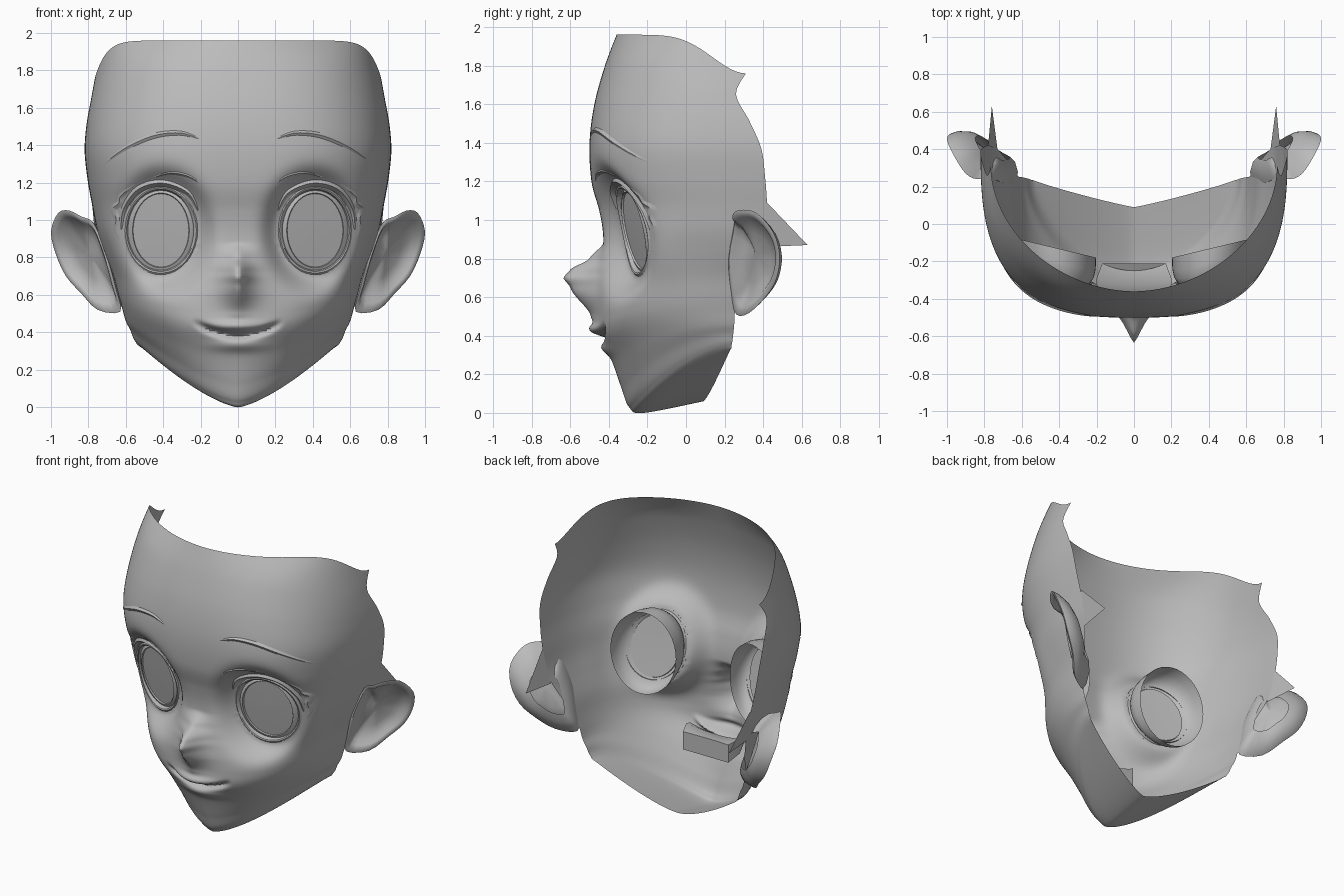
import bpy, bmesh, math
from mathutils import Vector
from mathutils.bvhtree import BVHTree

if "Cube" in bpy.data.objects:
    bpy.data.objects.remove(bpy.data.objects["Cube"])

skin = bpy.data.materials.new("plain_grey")
skin.diffuse_color = (0.5, 0.5, 0.5, 1)
skin.use_nodes = True
skin.node_tree.nodes["Principled BSDF"].inputs["Base Color"].default_value = skin.diffuse_color


def finish(bm, name, angle=40, mirror=True, outward=None):
    """Turn a bmesh into a smooth shaded, mirrored object."""
    bmesh.ops.recalc_face_normals(bm, faces=bm.faces)
    if outward:
        total = sum((f.normal * f.calc_area() for f in bm.faces), Vector())
        if total.dot(Vector(outward)) < 0:
            bmesh.ops.reverse_faces(bm, faces=bm.faces)
    me = bpy.data.meshes.new(name)
    bm.to_mesh(me)
    bm.free()
    ob = bpy.data.objects.new(name, me)
    bpy.context.collection.objects.link(ob)
    me.materials.append(skin)
    bpy.ops.object.select_all(action='DESELECT')
    ob.select_set(True)
    bpy.context.view_layer.objects.active = ob
    bpy.ops.object.shade_smooth_by_angle(angle=math.radians(angle))
    if mirror:
        mod = ob.modifiers.new("mirror", 'MIRROR')
        mod.merge_threshold = 0.0005
    return ob


def loft(rows, closed=False, cap=False):
    """Join rows of points with quads."""
    bm = bmesh.new()
    vr = [[bm.verts.new(p) for p in r] for r in rows]
    n = len(rows[0])
    for a, b in zip(vr, vr[1:]):
        for i in range(n if closed else n - 1):
            j = (i + 1) % n
            bm.faces.new((a[i], a[j], b[j], b[i]))
    if cap:
        bm.faces.new(vr[-1])
    return bm


def spline(pts, count, closed=False):
    """Sample a Catmull-Rom curve through points of any dimension."""
    n, out = len(pts), []
    for k in range(count):
        u = k * n / count if closed else k * (n - 1) / (count - 1)
        i = int(u) if closed else min(int(u), n - 2)
        t = u - i
        g = lambda j: pts[j % n] if closed else pts[max(0, min(n - 1, j))]
        out.append([0.5 * (2 * b + (c - a) * t + (2 * a - 5 * b + 4 * c - d) * t * t
                    + (3 * b - a - 3 * c + d) * t ** 3)
                    for a, b, c, d in zip(g(i - 1), g(i), g(i + 1), g(i + 2))])
    return out


def ramp(z, pts):
    """Smooth interpolation through (z, value) pairs in rising z."""
    if z <= pts[0][0] or z >= pts[-1][0]:
        return 0
    for (a, va), (b, vb) in zip(pts, pts[1:]):
        if z <= b:
            t = (z - a) / (b - a)
            return va + (vb - va) * t * t * (3 - 2 * t) * 0.5 + (vb - va) * t * 0.5


def bump(x, z, cx, cz, rx, rz):
    return math.exp(-((x - cx) / rx) ** 2 - ((z - cz) / rz) ** 2)


# Face sections: front y, front z, half width, back y, back z, squareness, z power
SECTIONS = [
    (-.36, 1.96, .765, .31, 1.76, 1.9, 13), (-.42, 1.80, .785, .26, 1.65, 2.3, 5),
    (-.475, 1.6, .81, .33, 1.51, 2.6, 3), (-.50, 1.40, .82, .39, 1.37, 2.8, 2),
    (-.49, 1.20, .805, .41, 1.22, 2.8, 2), (-.45, 1.05, .78, .42, 1.08, 2.8, 2),
    (-.43, .93, .755, .42, .95, 2.8, 2), (-.43, .80, .72, .39, .84, 2.7, 2),
    (-.44, .65, .67, .33, .71, 2.6, 2), (-.455, .5, .64, .28, .60, 2.4, 2),
    (-.45, .40, .62, .255, .53, 2.2, 2), (-.385, .27, .60, .25, .46, 2.0, 1.8),
    (-.335, .13, .575, .245, .41, 1.8, 1.5), (-.295, .03, .56, .24, .37, 1.6, 1.5),
    (-.22, .0, .545, .235, .345, 1.45, 1.4), (.09, .06, .54, .235, .335, 1.1, 1.4)]
NOSE = [(.46, 0), (.50, .035), (.65, .16), (.70, .2), (.74, .17), (.80, .07), (.88, 0)]

EX, EZ, RX, RZ = .413, .945, .185, .222
eye_d = lambda x, z: math.hypot((x - EX) / RX, (z - EZ) / RZ)
eye_y = lambda x, z: -.27 + .33 * (x - .41) - .2 * (z - .95)


def smile(x):
    return .385 + .055 * (x / .21) ** 2


def relief(x, z):
    """Forward offset of nose, lips and cheeks."""
    wide = .068 + .025 * max(0, min(1, (.72 - z) / .12))
    d = ramp(z, NOSE) * math.exp(-(abs(x) / wide) ** 1.4)
    d += .045 * bump(x, z, 0, .435, .13, .04) + .02 * bump(x, z, 0, .33, .13, .03)
    if x < .24:
        edge = min(1, (.24 - x) / .08)
        d -= .045 * edge * math.exp(-((z - smile(x)) / .02) ** 2)
    return d


# Face shell, sunk towards the eye plane around each eye
ROWS, COLS = 190, 60
grid = []
for yf, zf, xm, yb, zb, n, pz in spline(SECTIONS, ROWS):
    row = []
    for c in range(COLS + 1):
        a = math.pi / 2 * (c / COLS) ** (n / 2 * .95)
        s, k = math.sin(a) ** (2 / n), max(0, math.cos(a)) ** (2 / n)
        x, z = xm * s, zf + (zb - zf) * s ** pz
        y = yb + (yf - yb) * k
        if y < .05 and z > .1:
            fade = min(1, (.05 - y) / .1)
            y -= relief(x, z) * fade
            w = fade * math.exp(-(max(0, eye_d(x, z) - 1.05) / .38) ** 2)
            y += (eye_y(x, z) - .025 + .9 * (x - .41) ** 2 - y) * w
        row.append(Vector((x, y, z)))
    grid.append(row)
face = loft(grid)
tree = BVHTree.FromBMesh(face)


def on_face(x, z, lift=0):
    hit = tree.ray_cast(Vector((x, -2, z)), Vector((0, 1, 0)))
    return Vector((x, hit[0].y - lift if hit[0] else 0, z))


# Eye openings
dist = lambda p: eye_d(p.x, p.z)
bmesh.ops.delete(face, geom=[v for v in face.verts if dist(v.co) < 1 and v.co.y < .1],
                 context='VERTS')
for v in face.verts:
    d = dist(v.co)
    if v.is_boundary and d < 1.25 and v.co.y < .1:
        v.co = on_face(EX + (v.co.x - EX) / d, EZ + (v.co.z - EZ) / d)
finish(face, "face_shell", 50, outward=(0, -1, 0))


def ellipse(scale, y_rule, rx=RX, rz=RZ, cx=EX, n=40):
    pts = []
    for i in range(n):
        a = 2 * math.pi * i / n
        x, z = cx + rx * scale * math.cos(a), EZ + rz * scale * math.sin(a)
        pts.append(Vector((x, y_rule(x, z), z)))
    return pts


back_y = lambda x, z: -.13 + .24 * (x - .41)

# Eyelid rims
finish(loft([ellipse(1.07, lambda x, z: on_face(x, z, .001).y),
             ellipse(1.03, lambda x, z: on_face(x, z, .008).y),
             ellipse(.99, lambda x, z: on_face(x, z, .004).y),
             ellipse(.95, lambda x, z: eye_y(x, z) + .012)], True),
       "eyelid_rim", outward=(0, -1, 0))

# Eyeball shells, open behind, with a faintly recessed iris
IRX, IRZ, IX = .152, .2, .412
ball = [(1.38, 1), (1.36, .6), (1.3, .32), (1.2, .13), (1.1, .03), (1.0, -.02)]
finish(loft([ellipse(s, lambda x, z, t=t: eye_y(x, z) * (1 - t) + back_y(x, z) * t,
                     IRX, IRZ, IX) for s, t in ball], True),
       "eyeball", 80, outward=(0, -1, 0))
finish(loft([ellipse(s, lambda x, z, b=b: eye_y(x, z) + b, IRX, IRZ, IX)
             for s, b in ((1, -.003), (.98, .007), (.5, .005), (.1, .004))], True, True),
       "iris", 30, outward=(0, -1, 0))


def strip(name, path, width, lift):
    """Raised tapering ridge laid on the face."""
    pts = [Vector(p) for p in spline(path, 28)]
    rows = [[], [], []]
    for i, p in enumerate(pts):
        d = (pts[min(i + 1, 27)] - pts[max(i - 1, 0)]).normalized()
        nrm = Vector((-d.y, d.x))
        t = math.sin(math.pi * (i + .3) / 27.6) ** .6
        for r, (o, h) in zip(rows, ((-1, .002), (.1, lift), (1, .002))):
            q = p + nrm * o * width * t
            r.append(on_face(q.x, q.y, max(h * t, .002)))
    finish(loft(rows), name, 35, outward=(0, -1, 0))


# Brows, lid creases and lashes
strip("eyebrow", [(.21, 1.435), (.31, 1.465), (.45, 1.45), (.6, 1.385), (.72, 1.30)], .014, .014)
strip("lid_crease", [(.21, 1.2), (.27, 1.235), (.36, 1.25), (.46, 1.225)], .009, .01)
strip("upper_lash", [(.215, 1.05), (.27, 1.145), (.4, 1.195), (.53, 1.165), (.61, 1.06),
                     (.625, .95)], .02, .025)
strip("side_lash", [(.55, 1.19), (.625, 1.13), (.635, 1.09), (.665, 1.06), (.65, 1.01),
                    (.655, .96), (.635, .9)], .018, .012)


# Mouth cavity behind the lips
def mouth_ring(y, half, top, low, bend):
    xs = [half * (i / 8 - 1) for i in range(17)]
    point = lambda x, h: Vector((x, y + .04 * (x / half) ** 2, h + bend * (x / half) ** 2))
    return [point(x, top) for x in xs] + [point(x, low) for x in reversed(xs)]


finish(loft([mouth_ring(-.375, .2, .40, .37, .055), mouth_ring(-.33, .2, .43, .33, .04),
             mouth_ring(-.25, .17, .43, .31, .02)], True, True),
       "mouth_cavity", 50, mirror=False, outward=(0, -1, 0))

# Ears: back, rolled rim and hollow
RIM = [(.77, .25, .98), (.84, .24, 1.02), (.9, .27, 1.05), (.96, .36, 1.04),
       (1.0, .45, .94), (.975, .485, .82), (.92, .47, .7), (.84, .42, .61),
       (.75, .33, .52), (.63, .26, .51), (.65, .235, .62), (.70, .22, .8)]
rim = [Vector(p) for p in spline(RIM, 36, True)]
depth = Vector((-.62, .79, 0))
mid, root = Vector((.82, .33, .82)), Vector((.76, .38, .80))
rings = [[p.lerp(root, f) + depth * d for p in rim]
         for f, d in ((.5, .05), (.3, .05), (.08, .025))] + [rim]
rings += [[p.lerp(mid, f) + depth * d for p in rim]
          for f, d in ((.07, -.006), (.16, .004), (.26, .03), (.55, .045), (.85, .045))]
finish(loft(rings, True, True), "ear", 60)

# Pointed flaps behind the ears
flap = bmesh.new()
flap.faces.new([flap.verts.new(p) for p in
                ((.78, .42, 1.09), (.76, .63, .87), (.73, .40, .86), (.755, .41, .96))])
finish(flap, "ear_flap", outward=(1, 0, 0))
